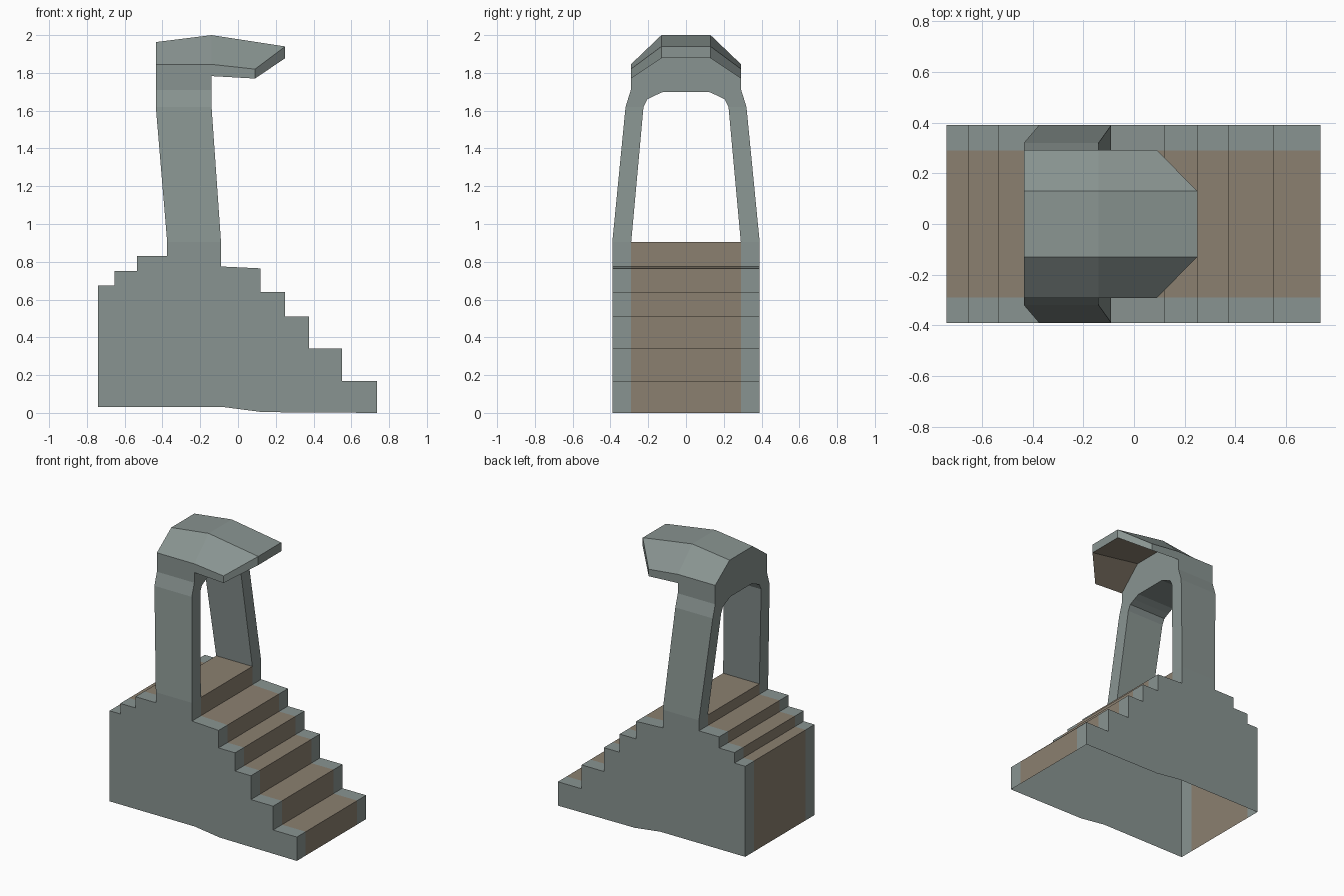
import bpy, bmesh

if "Cube" in bpy.data.objects:
    bpy.data.objects.remove(bpy.data.objects["Cube"], do_unlink=True)


def material(name, rgb):
    m = bpy.data.materials.new(name)
    m.use_nodes = True
    m.diffuse_color = (*rgb, 1)
    m.node_tree.nodes["Principled BSDF"].inputs["Base Color"].default_value = (*rgb, 1)
    return m


MATS = [material("grey_stone", (0.25, 0.296, 0.283)),
        material("brown_stone", (0.258, 0.216, 0.162))]


def finish(name, bm):
    bmesh.ops.remove_doubles(bm, verts=bm.verts, dist=0.0005)
    bmesh.ops.recalc_face_normals(bm, faces=bm.faces)
    mesh = bpy.data.meshes.new(name)
    bm.to_mesh(mesh)
    bm.free()
    for m in MATS:
        mesh.materials.append(m)
    obj = bpy.data.objects.new(name, mesh)
    bpy.context.collection.objects.link(obj)


def face(bm, points, mat=0):
    bm.faces.new([bm.verts.new(p) for p in points]).material_index = mat


# Stepped base: brown centre band, grey borders, open underneath
STEPS = [(-0.74, 0.675, 0.675), (-0.655, 0.75, 0.75), (-0.535, 0.83, 0.83),
         (-0.375, 0.905, 0.905), (-0.09, 0.775, 0.765), (0.12, 0.64, 0.64),
         (0.25, 0.51, 0.51), (0.375, 0.34, 0.34), (0.55, 0.17, 0.17)]
END = 0.737
outline = [(-0.74, 0.03)]
for i, (x, z0, z1) in enumerate(STEPS):
    x_next = STEPS[i + 1][0] if i + 1 < len(STEPS) else END
    outline += [(x, z0), (x_next, z1)]
outline.append((END, 0))

bm = bmesh.new()
bands = [-0.39, -0.29, 0.29, 0.39]
for k in range(3):
    for (xa, za), (xb, zb) in zip(outline, outline[1:]):
        face(bm, [(xa, bands[k], za), (xb, bands[k], zb),
                  (xb, bands[k + 1], zb), (xa, bands[k + 1], za)], k % 2)
for y in (bands[0], bands[-1]):
    face(bm, [(x, y, z) for x, z in outline + [(0.13, 0.004), (-0.07, 0.03)]])
finish("stepped_base", bm)

# Arch: leaning legs that close into a faceted top
OUTER = [(0.39, 0.905), (0.32, 1.62), (0.292, 1.71), (0.292, 1.845), (0.13, 2.0)]
INNER = [(0.29, 0.905), (0.225, 1.62), (0.205, 1.66), (0.165, 1.68), (0.12, 1.70)]


def mirrored(half):
    return half + [(-y, z) for y, z in reversed(half)]


def arch_point(p, front):
    y, z = p
    lean = min(1, (z - 0.905) / (1.62 - 0.905))
    if front:
        return (-0.09 - 0.05 * lean, y, z)
    return (-0.375 - 0.06 * lean, y, 1.963 if z > 1.9 else z)


bm = bmesh.new()
out, inn = mirrored(OUTER), mirrored(INNER)
for i in range(len(out) - 1):
    for front in (True, False):
        face(bm, [arch_point(p, front) for p in (out[i], out[i + 1], inn[i + 1], inn[i])])
    for path in (out, inn):
        a, b = path[i], path[i + 1]
        face(bm, [arch_point(a, True), arch_point(b, True),
                  arch_point(b, False), arch_point(a, False)])
finish("arch", bm)

# Hood: thin three-panel canopy reaching forward from the arch, brown beneath
back = [(-0.14, y, z) for y, z in mirrored(OUTER[3:])]
tip = [(0.09 if abs(y) > 0.2 else 0.25, y, 1.82 if abs(y) > 0.2 else 1.94)
       for _, y, _ in back]


def lower(p):
    return (p[0], p[1], p[2] - (0.05 if p[0] == 0.09 else 0.062))


bm = bmesh.new()
for i in range(3):
    panel = [back[i], back[i + 1], tip[i + 1], tip[i]]
    face(bm, panel)
    face(bm, [lower(p) for p in panel], 1)
rim = [back[0]] + tip + [back[-1]]
for a, b in zip(rim, rim[1:]):
    face(bm, [a, b, lower(b), lower(a)])
finish("hood", bm)
